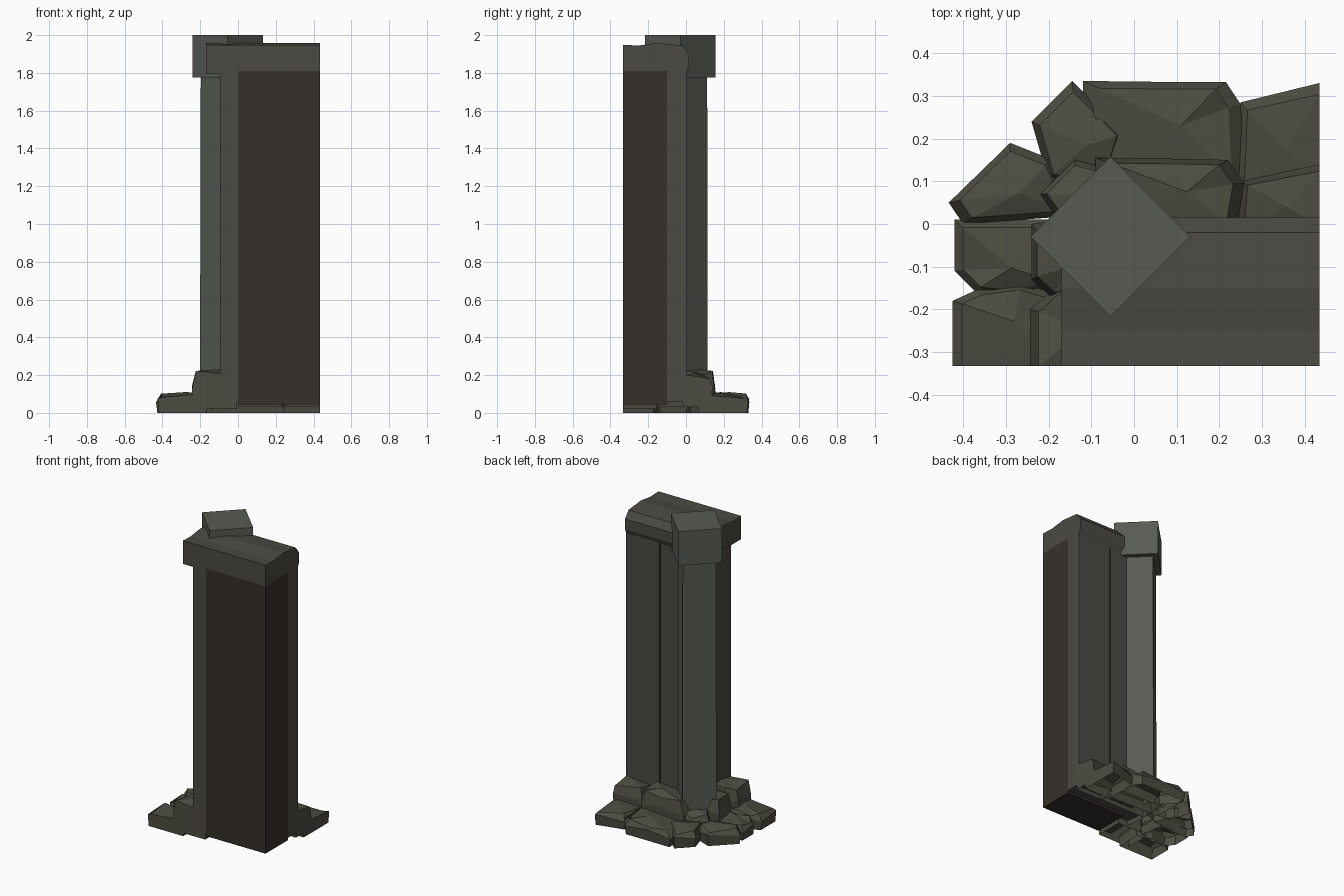
import bpy, bmesh, math

if "Cube" in bpy.data.objects:
    bpy.data.objects.remove(bpy.data.objects["Cube"])


def material(name, rgb):
    m = bpy.data.materials.new(name)
    m.diffuse_color = (*rgb, 1)
    m.use_nodes = True
    m.node_tree.nodes["Principled BSDF"].inputs["Base Color"].default_value = m.diffuse_color
    return m


STONE = material("grey_stone", (0.095, 0.105, 0.085))
ROCK = material("mossy_rock", (0.075, 0.073, 0.055))
PANEL = material("panel_stone", (0.07, 0.067, 0.056))
BROWN = material("brown_stone", (0.036, 0.030, 0.024))


def finish(name, bm, mat):
    bmesh.ops.recalc_face_normals(bm, faces=bm.faces)
    me = bpy.data.meshes.new(name)
    bm.to_mesh(me)
    bm.free()
    me.materials.append(mat)
    ob = bpy.data.objects.new(name, me)
    bpy.context.collection.objects.link(ob)
    return ob


def loft(name, rings, mat, peak=None):
    """Join rings of points; close both ends, or leave the base open and fan to a peak."""
    bm = bmesh.new()
    vs = [[bm.verts.new(p) for p in r] for r in rings]
    n = len(vs[0])
    for a, b in zip(vs, vs[1:]):
        for i in range(n):
            j = (i + 1) % n
            bm.faces.new((a[i], a[j], b[j], b[i]))
    if peak is None:
        bm.faces.new(vs[0])
        bm.faces.new(vs[-1])
    else:
        p = bm.verts.new(peak)
        for i in range(n):
            bm.faces.new((vs[-1][i], vs[-1][(i + 1) % n], p))
    return finish(name, bm, mat)


def box(name, x0, x1, y0, y1, z0, z1, mat):
    pts = [(x0, y0), (x1, y0), (x1, y1), (x0, y1)]
    return loft(name, [[(x, y, z) for x, y in pts] for z in (z0, z1)], mat)


def diamond(r, z):
    return [(-0.055 + r * math.cos(k * math.pi / 2),
             -0.03 + r * math.sin(k * math.pi / 2), z) for k in range(4)]


def rock(name, outline, z0, z1, tilt=0.02):
    """Faceted boulder; its edges on the two cut planes stay flush."""
    n = len(outline)
    cx = sum(p[0] for p in outline) / n
    cy = sum(p[1] for p in outline) / n

    def ring(s, z, wobble):
        out = []
        for i, (x, y) in enumerate(outline):
            nx = x if x > 0.42 else cx + (x - cx) * s
            ny = y if y < -0.32 else cy + (y - cy) * s
            out.append((nx, ny, z + wobble * (i % 2)))
        return out

    h = z1 - z0
    rings = [ring(0.95, z0, 0), ring(1.0, z0 + h * 0.5, tilt),
             ring(0.82, z1 - 0.008, -tilt)]
    loft(name, rings, ROCK, (cx + 0.02, cy - 0.01, z1))


# corner pillar and its square cap
loft("corner_pillar", [diamond(0.145, 0.1), diamond(0.145, 0.68), diamond(0.142, 1.8)], STONE)
loft("pillar_cap", [diamond(0.187, 1.775), diamond(0.187, 2.0)], STONE)

# inner block behind the walls
box("inner_block", 0.0, 0.434, -0.333, -0.10, 0.045, 1.81, BROWN)

# upright wall panels
box("back_panel_outer", 0.195, 0.434, -0.10, 0.003, 0.06, 1.82, PANEL)
box("back_panel_inner", 0.0, 0.185, -0.10, 0.0, 0.06, 1.82, PANEL)
box("side_panel", -0.095, 0.0, -0.333, -0.05, 0.06, 1.81, PANEL)

# top beam, chamfered along the back
profile = [(-0.333, 1.795), (0.0, 1.795), (0.015, 1.83), (0.015, 1.90),
           (-0.02, 1.945), (-0.15, 1.958), (-0.25, 1.945), (-0.333, 1.948)]
loft("top_beam", [[(x, y, z) for y, z in profile] for x in (-0.17, 0.434)], PANEL)

# lower ring of base rocks
rock("low_rock_back", [(-.12, .335), (.05, .333), (.215, .333), (.25, .28), (.26, .08), (-.12, .08)], 0, 0.11)
rock("low_rock_right", [(.25, .285), (.434, .33), (.434, .06), (.24, .06)], 0, 0.105)
rock("low_rock_corner", [(-.24, .24), (-.145, .335), (-.02, .21), (-.06, .08), (-.2, .1)], 0, 0.11)
rock("low_rock_diagonal", [(-.434, .05), (-.29, .19), (-.19, .15), (-.13, .02), (-.40, .0)], 0, 0.11)
rock("low_rock_left", [(-.42, .01), (-.2, .01), (-.17, -.14), (-.27, -.17), (-.37, -.16), (-.42, -.11)], 0, 0.10)
rock("low_rock_front", [(-.425, -.18), (-.37, -.155), (-.26, -.14), (-.16, -.17), (-.16, -.333), (-.425, -.333)], 0, 0.11)

# upper ring of base rocks against the walls
rock("high_rock_back", [(-.09, .155), (.08, .153), (.22, .15), (.26, .095), (.24, -.02), (-.09, -.02)], 0.03, 0.23)
rock("high_rock_right", [(.25, .1), (.434, .14), (.434, -.02), (.24, -.02)], 0.03, 0.21)
rock("high_rock_left", [(-.24, .0), (-.09, .02), (-.07, -.16), (-.19, -.175), (-.24, -.13)], 0.03, 0.22)
rock("high_rock_front", [(-.18, -.145), (-.243, -.2), (-.243, -.333), (0, -.333), (0, -.15)], 0.02, 0.23)

# small stones at the foot of the pillar
rock("pillar_foot_stone", [(-.22, .07), (-.14, .15), (-.06, .13), (-.06, .03), (-.17, .0)], 0.04, 0.15)
rock("pillar_wedge_stone", [(-.10, .08), (-.09, .157), (.0, .15), (.0, .05)], 0.04, 0.15)
